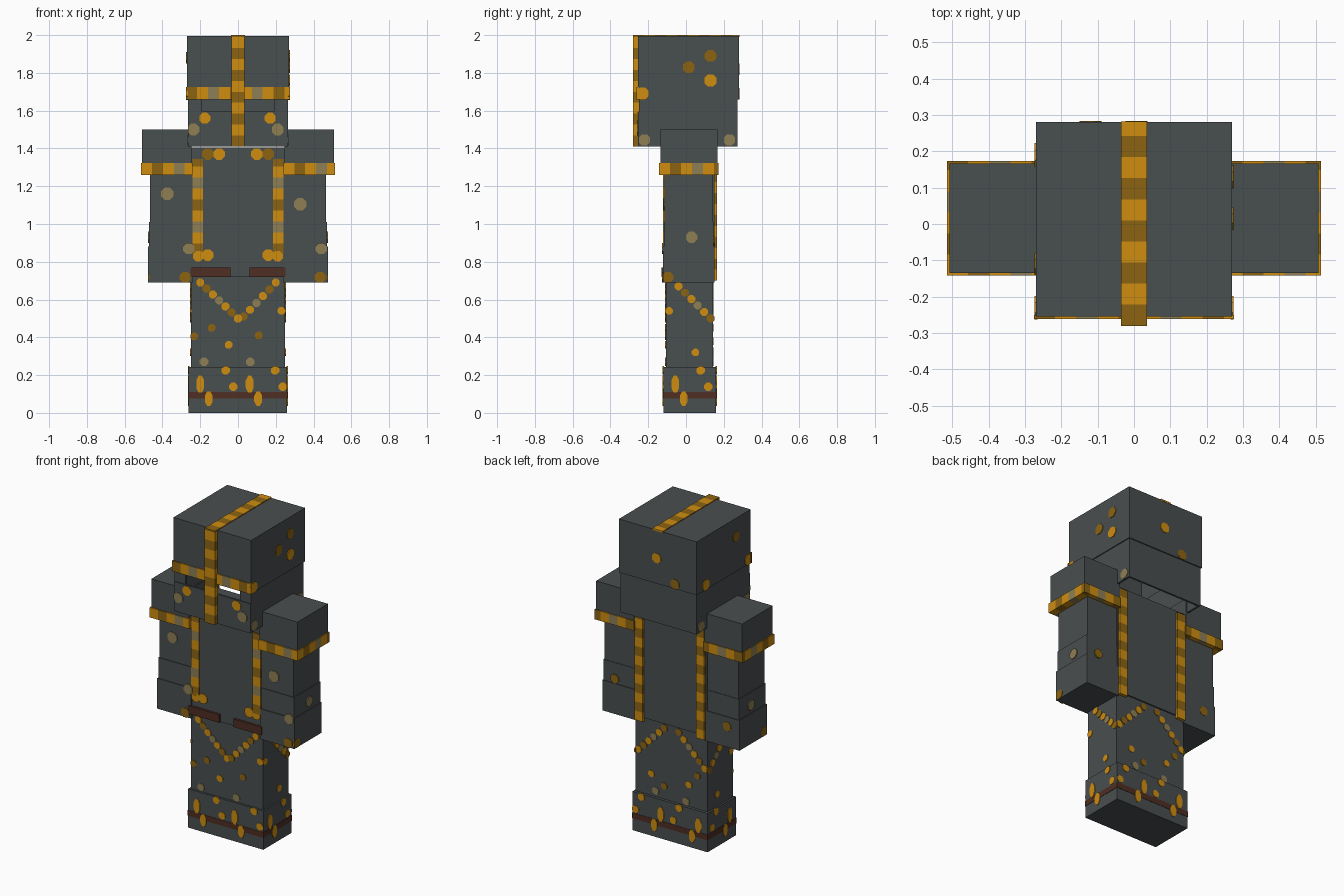
import bpy, bmesh, math
from mathutils import Matrix, Vector

cube = bpy.data.objects.get("Cube")
if cube:
    bpy.data.objects.remove(cube, do_unlink=True)


def material(name, rgb):
    lin = [((c / 255 + 0.055) / 1.055) ** 2.4 if c > 10 else c / 255 / 12.92 for c in rgb]
    m = bpy.data.materials.new(name)
    m.use_nodes = True
    m.diffuse_color = (*lin, 1)
    m.node_tree.nodes["Principled BSDF"].inputs["Base Color"].default_value = (*lin, 1)
    return m


IRON, GOLD, DARK, TAN, BROWN = range(5)
MATS = [material("dark iron", (73, 78, 79)), material("gold", (207, 141, 16)),
        material("dark gold", (140, 100, 18)), material("dull brass", (142, 126, 84)),
        material("brown leather", (78, 46, 34))]


def finish(name, bm):
    bmesh.ops.recalc_face_normals(bm, faces=bm.faces)
    me = bpy.data.meshes.new(name)
    bm.to_mesh(me)
    bm.free()
    for m in MATS:
        me.materials.append(m)
    ob = bpy.data.objects.new(name, me)
    bpy.context.collection.objects.link(ob)
    return ob


def add_box(bm, x0, x1, y0, y1, z0, z1):
    lo, hi = Vector((x0, y0, z0)), Vector((x1, y1, z1))
    mat = Matrix.Translation((lo + hi) / 2) @ Matrix.Diagonal((*(hi - lo), 1))
    bmesh.ops.create_cube(bm, size=1, matrix=mat)


def box(name, *ext, mat=IRON):
    bm = bmesh.new()
    add_box(bm, *ext)
    for f in bm.faces:
        f.material_index = mat
    return finish(name, bm)


def band(name, *ext, axes=(2,), pitch=0.058, cycle=(GOLD, DARK), shift=0):
    """Box cut into cells along the given axes, coloured in a repeating order."""
    bm = bmesh.new()
    add_box(bm, *ext)
    for a in axes:
        lo, hi = ext[2 * a], ext[2 * a + 1]
        n = Vector([float(i == a) for i in range(3)])
        for k in range(1, math.ceil((hi - lo) / pitch)):
            bmesh.ops.bisect_plane(bm, geom=bm.verts[:] + bm.edges[:] + bm.faces[:],
                                   plane_co=n * (lo + k * pitch), plane_no=n)
    for f in bm.faces:
        c = f.calc_center_median()
        i = sum(int((c[a] - ext[2 * a] + 1e-5) / pitch) for a in axes)
        f.material_index = cycle[(i + shift) % len(cycle)]
    return finish(name, bm)


def studs(name, axis, plane, items):
    """Thin octagonal plates (u, z, width, height, colour) on an x or y plane."""
    bm = bmesh.new()
    for u, z, w, h, mat in items:
        if axis == 'y':
            m = Matrix(((w, 0, 0, u), (0, 0, 1, plane), (0, h, 0, z), (0, 0, 0, 1)))
        else:
            m = Matrix(((0, 0, 1, plane), (w, 0, 0, u), (0, h, 0, z), (0, 0, 0, 1)))
        old = set(bm.faces)
        r = 0.5 / math.cos(math.pi / 8)
        bmesh.ops.create_cone(bm, cap_ends=True, segments=8, radius1=r, radius2=r, depth=0.008,
                              matrix=m @ Matrix.Rotation(math.pi / 8, 4, 'Z'))
        for f in set(bm.faces) - old:
            f.material_index = mat
    return finish(name, bm)


def dots(points, size, mat):
    return [(u, z, size, size, mat) for u, z in points]


def walls(bm, x, y0, y1, z0, z1, t=0.012, front=True):
    """Hollow ring of four upright walls."""
    add_box(bm, -x, -x + t, y0, y1, z0, z1)
    add_box(bm, x - t, x, y0, y1, z0, z1)
    add_box(bm, -x + t, x - t, y1 - t, y1, z0, z1)
    if front:
        add_box(bm, -x + t, x - t, y0, y0 + t, z0, z1)


# Helmet: hollow, open below, with an eye slit above the jaw guard
bm = bmesh.new()
walls(bm, 0.27, -0.255, 0.28, 1.66, 1.982)
add_box(bm, -0.27, 0.27, -0.255, 0.28, 1.982, 1.995)
finish("helmet_crown", bm)
bm = bmesh.new()
walls(bm, 0.264, -0.25, 0.273, 1.595, 1.66, front=False)
for s in (-1, 1):
    add_box(bm, *sorted((s * 0.19, s * 0.252)), -0.25, -0.238, 1.595, 1.66)
walls(bm, 0.264, -0.255, 0.273, 1.41, 1.595)
finish("helmet_jaw_guard", bm)

# Helmet trim
band("helmet_brow_band", -0.275, 0.275, -0.262, -0.25, 1.66, 1.725, axes=(0,),
     cycle=(DARK, GOLD, TAN, GOLD))
band("helmet_nose_strip", -0.035, 0.035, -0.28, -0.25, 1.41, 2.0, shift=1)
band("helmet_top_strip", -0.036, 0.036, -0.28, 0.282, 1.99, 2.0, axes=(1,), shift=1)
studs("jaw_studs", 'y', -0.255,
      dots([(-0.235, 1.5), (0.21, 1.5)], 0.062, TAN) + dots([(-0.175, 1.56), (0.17, 1.56)], 0.058, GOLD))
studs("helmet_back_studs", 'y', 0.28,
      dots([(0.007, 1.82)], 0.06, GOLD) + dots([(-0.12, 1.69)], 0.06, DARK))
studs("helmet_left_studs", 'x', 0.27,
      dots([(0.015, 1.83), (0.13, 1.89)], 0.062, DARK)
      + dots([(0.13, 1.76), (-0.23, 1.69)], 0.065, GOLD))
studs("helmet_right_studs", 'x', -0.27,
      dots([(0.19, 1.69), (-0.23, 1.69)], 0.065, GOLD) + dots([(-0.11, 1.88)], 0.06, DARK))
for s, side in ((1, "left"), (-1, "right")):
    studs(side + "_jaw_side_studs", 'x', s * 0.264, dots([(-0.22, 1.445), (0.23, 1.445)], 0.06, TAN))

# Torso, belt and straps
box("torso", -0.25, 0.25, -0.115, 0.15, 0.72, 1.405)
box("belt_right", -0.252, -0.04, -0.129, -0.1, 0.72, 0.77, mat=BROWN)
box("belt_left", 0.06, 0.252, -0.129, -0.1, 0.72, 0.77, mat=BROWN)
for s, side in ((1, "left"), (-1, "right")):
    xs = sorted((s * 0.185, s * 0.242))
    band(side + "_front_strap", *xs, -0.122, -0.11, 0.84, 1.345, cycle=(DARK, GOLD, TAN, GOLD))
    band(side + "_back_strap", *xs, 0.145, 0.165, 0.70, 1.39, cycle=(GOLD, DARK))
    studs(side + "_strap_ends", 'y', -0.118,
          dots([(s * 0.16, 0.835), (s * 0.10, 1.37)], 0.06, GOLD)
          + dots([(s * 0.21, 0.83)], 0.055, GOLD) + dots([(s * 0.16, 1.37)], 0.06, DARK))

# Arms: pauldron, gold rim, sleeve and cuffs
for s, side in ((1, "left"), (-1, "right")):
    def part(name, a, b, *rest):
        return box(f"{side}_{name}", *sorted((s * a, s * b)), *rest)
    part("pauldron", 0.245, 0.507, -0.135, 0.167, 1.28, 1.5)
    band(side + "_pauldron_rim", *sorted((s * 0.24, s * 0.514)), -0.142, 0.173, 1.26, 1.322,
         axes=(0, 1), cycle=(GOLD, DARK, GOLD, TAN))
    part("upper_sleeve", 0.245, 0.466, -0.113, 0.143, 1.01, 1.28)
    part("lower_sleeve", 0.245, 0.471, -0.117, 0.146, 0.88, 1.01)
    part("cuff", 0.24, 0.476, -0.122, 0.15, 0.69, 0.88)
    studs(side + "_arm_outer_studs", 'x', s * 0.473,
          dots([(0.03, 0.93)], 0.06, TAN) + dots([(-0.095, 0.718)], 0.056, DARK))
    studs(side + "_arm_back_stud", 'y', 0.149, dots([(s * 0.39, 0.91 if s > 0 else 0.82)], 0.055, DARK))
studs("sleeve_front_studs", 'y', -0.114, dots([(-0.375, 1.16), (0.33, 1.105)], 0.066, TAN))
studs("cuff_front_studs", 'y', -0.122,
      dots([(-0.26, 0.87), (0.44, 0.87)], 0.06, TAN) + dots([(-0.28, 0.718), (0.435, 0.718)], 0.058, DARK))

# Legs and boots
box("legs", -0.25, 0.25, -0.107, 0.142, 0.24, 0.725)
box("boots", -0.262, 0.26, -0.12, 0.16, 0, 0.243)
box("boot_stripe", -0.264, 0.262, -0.122, 0.162, 0.075, 0.11, mat=BROWN)


def chain(p, q, n):
    """Row of small studs in alternating tones."""
    out = []
    for i in range(n):
        t = i / (n - 1)
        out += dots([(p[0] + (q[0] - p[0]) * t, p[1] + (q[1] - p[1]) * t)], 0.042,
                    (GOLD, DARK, GOLD, TAN)[i % 4])
    return out


# Leg studs: V in front, inverted V behind, diagonals on the sides
studs("leg_front_studs", 'y', -0.107,
      chain((-0.2, 0.69), (0, 0.5), 7) + chain((0.2, 0.69), (0.03, 0.51), 6)
      + dots([(0.23, 0.54), (-0.05, 0.36)], 0.04, GOLD)
      + dots([(-0.14, 0.45), (-0.232, 0.405), (0.11, 0.41)], 0.04, DARK)
      + dots([(-0.18, 0.27), (0.065, 0.27)], 0.045, TAN))
studs("leg_back_studs", 'y', 0.142,
      chain((0.23, 0.51), (0.05, 0.69), 6) + chain((-0.23, 0.51), (-0.05, 0.69), 6)
      + dots([(0.14, 0.38), (-0.12, 0.38)], 0.04, GOLD)
      + dots([(0.05, 0.325), (-0.18, 0.45)], 0.04, DARK)
      + dots([(0.11, 0.28), (-0.1, 0.27)], 0.045, TAN))
for s, side in ((1, "left"), (-1, "right")):
    studs(side + "_leg_side_studs", 'x', s * 0.25,
          chain((-0.04, 0.67), (0.13, 0.5), 6) + dots([(-0.09, 0.54), (0.05, 0.32)], 0.04, GOLD))


# Boot studs: tall drips and round studs repeated round the boot
def boot_studs(starts):
    out = []
    for u in starts:
        out += [(u, 0.152, 0.042, 0.09, GOLD), (u + 0.045, 0.075, 0.042, 0.075, GOLD)]
        out += dots([(u + 0.135, 0.225), (u + 0.175, 0.138)], 0.044, GOLD)
    return out


studs("boot_front_studs", 'y', -0.12, boot_studs((-0.2, 0.062)))
studs("boot_back_studs", 'y', 0.16, boot_studs((-0.2, 0.062)))
studs("boot_left_studs", 'x', 0.26, boot_studs((-0.057,)))
studs("boot_right_studs", 'x', -0.262, boot_studs((-0.057,)))
